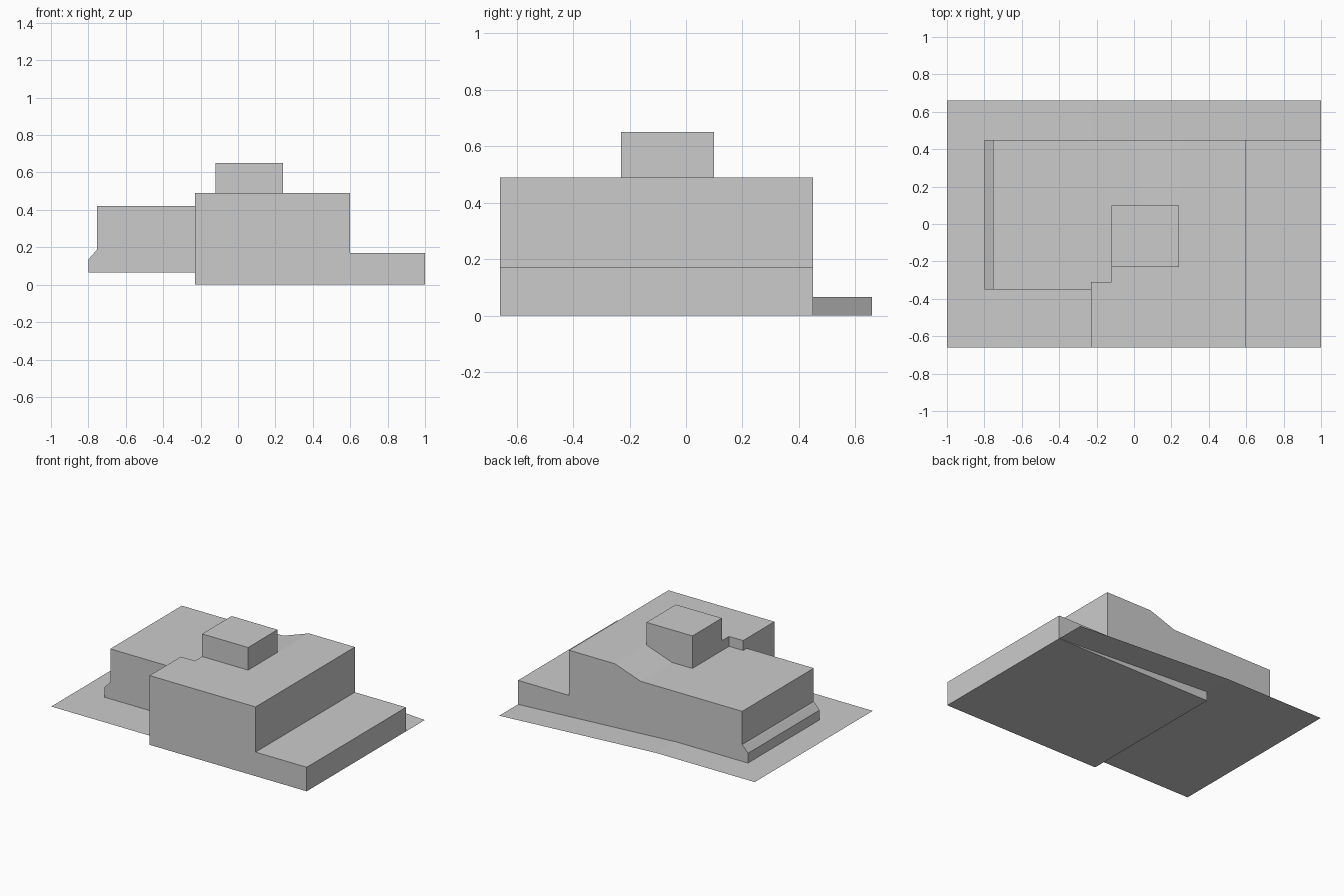
import bpy, bmesh
from mathutils import Vector

if "Cube" in bpy.data.objects:
    bpy.data.objects.remove(bpy.data.objects["Cube"])


def prism(name, outline, start, end, axis):
    """Extrude a 2D outline along y (outline in xz) or z (outline in xy)."""
    bm = bmesh.new()
    if axis == 'Y':
        pts = [Vector((u, start, v)) for u, v in outline]
        shift = Vector((0, end - start, 0))
    else:
        pts = [Vector((u, v, start)) for u, v in outline]
        shift = Vector((0, 0, end - start))
    face = bm.faces.new([bm.verts.new(p) for p in pts])
    new = bmesh.ops.extrude_face_region(bm, geom=[face], use_keep_orig=True)
    bmesh.ops.translate(bm, vec=shift, verts=[
        g for g in new["geom"] if isinstance(g, bmesh.types.BMVert)])
    bmesh.ops.recalc_face_normals(bm, faces=bm.faces)
    return finish(name, bm)


def finish(name, bm):
    mesh = bpy.data.meshes.new(name)
    bm.to_mesh(mesh)
    bm.free()
    obj = bpy.data.objects.new(name, mesh)
    bpy.context.collection.objects.link(obj)
    return obj


def rect(x0, x1, y0, y1):
    return [(x0, y0), (x1, y0), (x1, y1), (x0, y1)]


FRONT, BACK, EDGE = -0.66, 0.45, 0.66    # building front/back, plot edge
STEP, GROUND = -0.23, 0.065              # main block's left wall, upper ground
LOW_ROOF, HIGH_ROOF = 0.42, 0.49

# Main block with the low step on its right side
prism("main_block", [(STEP, 0), (1, 0), (1, 0.17), (0.6, 0.17),
                     (0.6, LOW_ROOF), (STEP, LOW_ROOF)], FRONT, BACK, 'Y')

# Left wing with a sloped sill along its outer wall
prism("left_wing", [(-0.8, GROUND + 0.001), (STEP, GROUND + 0.001),
                    (STEP, LOW_ROOF), (-0.755, LOW_ROOF), (-0.755, 0.185),
                    (-0.765, 0.175), (-0.8, 0.135)], -0.35, BACK, 'Y')

# Raised roof level, notched around the roof box
prism("raised_roof", [(STEP, FRONT), (0.6, FRONT), (0.6, BACK), (0.24, BACK),
                      (0.24, -0.23), (-0.12, -0.23), (-0.12, -0.31),
                      (STEP, -0.31)], LOW_ROOF, HIGH_ROOF, 'Z')

# Ramp joining the two roof levels behind the roof box
prism("roof_ramp", [(0.04, LOW_ROOF), (0.24, LOW_ROOF), (0.24, HIGH_ROOF)],
      0.10, BACK, 'Y')

# Box on the roof
prism("roof_box", rect(-0.12, 0.24, -0.23, 0.10), LOW_ROOF, 0.65, 'Z')

# Thin ground sheet: level on the left, sloping down along the back
bm = bmesh.new()
v = [bm.verts.new(p) for p in [
    (-1, FRONT, GROUND), (STEP, FRONT, GROUND), (STEP, BACK, GROUND),
    (STEP, EDGE, GROUND), (-1, EDGE, GROUND), (1, BACK, 0), (1, EDGE, 0)]]
bm.faces.new([v[i] for i in (0, 1, 2, 3, 4)])
bm.faces.new([v[i] for i in (2, 5, 6, 3)])
finish("ground_sheet", bm)
